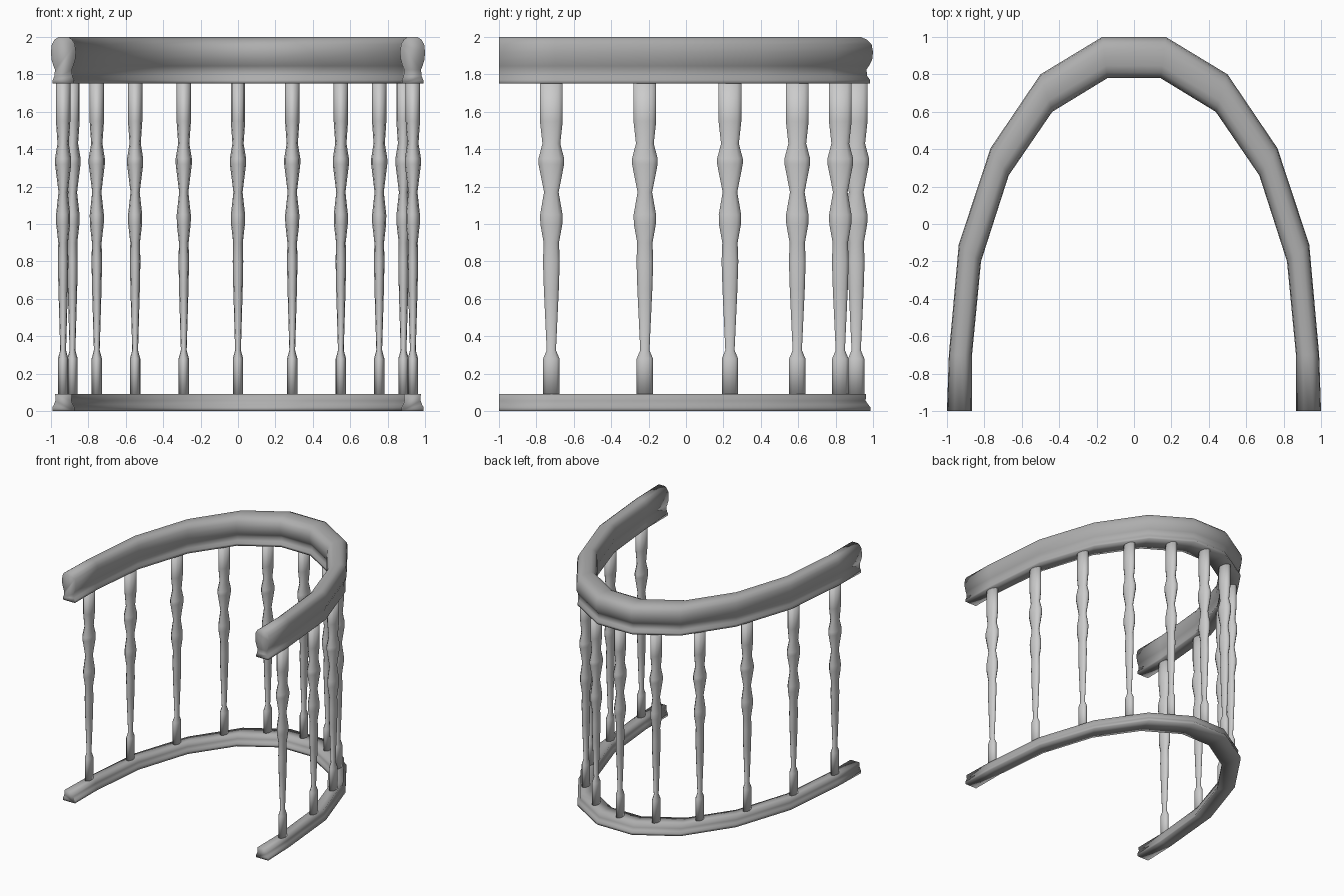
import bpy, bmesh, math
from mathutils import Vector

if "Cube" in bpy.data.objects:
    bpy.data.objects.remove(bpy.data.objects["Cube"])

# Plan of the railing (right half, open end to crown): outer and inner edge stations
OUTER = [(1.0, -1.0), (0.99, -0.7), (0.937, -0.11), (0.767, 0.405), (0.5, 0.8), (0.17, 1.0)]
INNER = [(0.867, -1.0), (0.866, -0.7), (0.818, -0.2), (0.67, 0.26), (0.437, 0.6), (0.142, 0.78)]


def grey(name, value):
    mat = bpy.data.materials.new(name)
    mat.diffuse_color = (value, value, value, 1)
    mat.use_nodes = True
    mat.node_tree.nodes["Principled BSDF"].inputs["Base Color"].default_value = mat.diffuse_color
    return mat


RAIL_GREY = grey("dark_grey", 0.42)
POST_GREY = grey("mid_grey", 0.62)


def mirrored(half):
    return [Vector(p) for p in half] + [Vector((-x, y)) for x, y in reversed(half)]


def finish(name, bm, mat):
    bmesh.ops.recalc_face_normals(bm, faces=bm.faces)
    for f in bm.faces:
        f.smooth = True
    mesh = bpy.data.meshes.new(name)
    bm.to_mesh(mesh)
    bm.free()
    mesh.materials.append(mat)
    ob = bpy.data.objects.new(name, mesh)
    bpy.context.collection.objects.link(ob)
    return ob


def skin(bm, rings):
    # Bridge closed rings and cap both ends
    n = len(rings[0])
    for a, b in zip(rings, rings[1:]):
        for i in range(n):
            j = (i + 1) % n
            bm.faces.new((a[i], a[j], b[j], b[i]))
    bm.faces.new(rings[0])
    bm.faces.new(rings[-1])


def rail(name, half_section):
    # half_section: (u, z) with u = 0 on the centre line and 1 on the outer edge
    section = half_section + [(-u, z) for u, z in reversed(half_section) if u > 0]
    bm = bmesh.new()
    rings = []
    for o, i in zip(mirrored(OUTER), mirrored(INNER)):
        mid, half = (o + i) / 2, (o - i) / 2
        rings.append([bm.verts.new((*(mid + half * u), z)) for u, z in section])
    skin(bm, rings)
    return finish(name, bm, RAIL_GREY)


def baluster(name, x, y, profile, sides=10):
    # Turned post, stretched along y like the rest of the railing
    bm = bmesh.new()
    rings = []
    for r, z in profile:
        rings.append([bm.verts.new((x + 0.6 * r * math.cos(2 * math.pi * k / sides),
                                    y + r * math.sin(2 * math.pi * k / sides), z))
                      for k in range(sides)])
    skin(bm, rings)
    return finish(name, bm, POST_GREY)


# Handrail: rounded grip, neck and flared base
rail("handrail", [(0.86, 1.75), (0.86, 1.77), (0.72, 1.79), (0.68, 1.825), (0.8, 1.845),
                  (0.96, 1.88), (1.0, 1.92), (0.93, 1.96), (0.72, 1.985), (0.4, 2.0), (0, 2.0)])

# Bottom rail: moulded base strip
rail("bottom_rail", [(0.88, 0.0), (0.88, 0.02), (0.76, 0.035), (0.64, 0.055), (0.66, 0.09)])

# Balusters
PROFILE = [(0.046, 0.085), (0.046, 0.28), (0.026, 0.325), (0.042, 0.65), (0.047, 0.8),
           (0.043, 0.9), (0.062, 1.0), (0.063, 1.05), (0.041, 1.17), (0.072, 1.32),
           (0.072, 1.35), (0.05, 1.43), (0.064, 1.55), (0.064, 1.755)]
SPOTS = [(0.935, -0.72), (0.885, -0.22), (0.755, 0.235), (0.55, 0.595), (0.29, 0.825)]
baluster("baluster_centre", 0, 0.91, PROFILE)
for n, (x, y) in enumerate(SPOTS, 1):
    baluster(f"baluster_right_{n}", x, y, PROFILE)
    baluster(f"baluster_left_{n}", -x, y, PROFILE)
